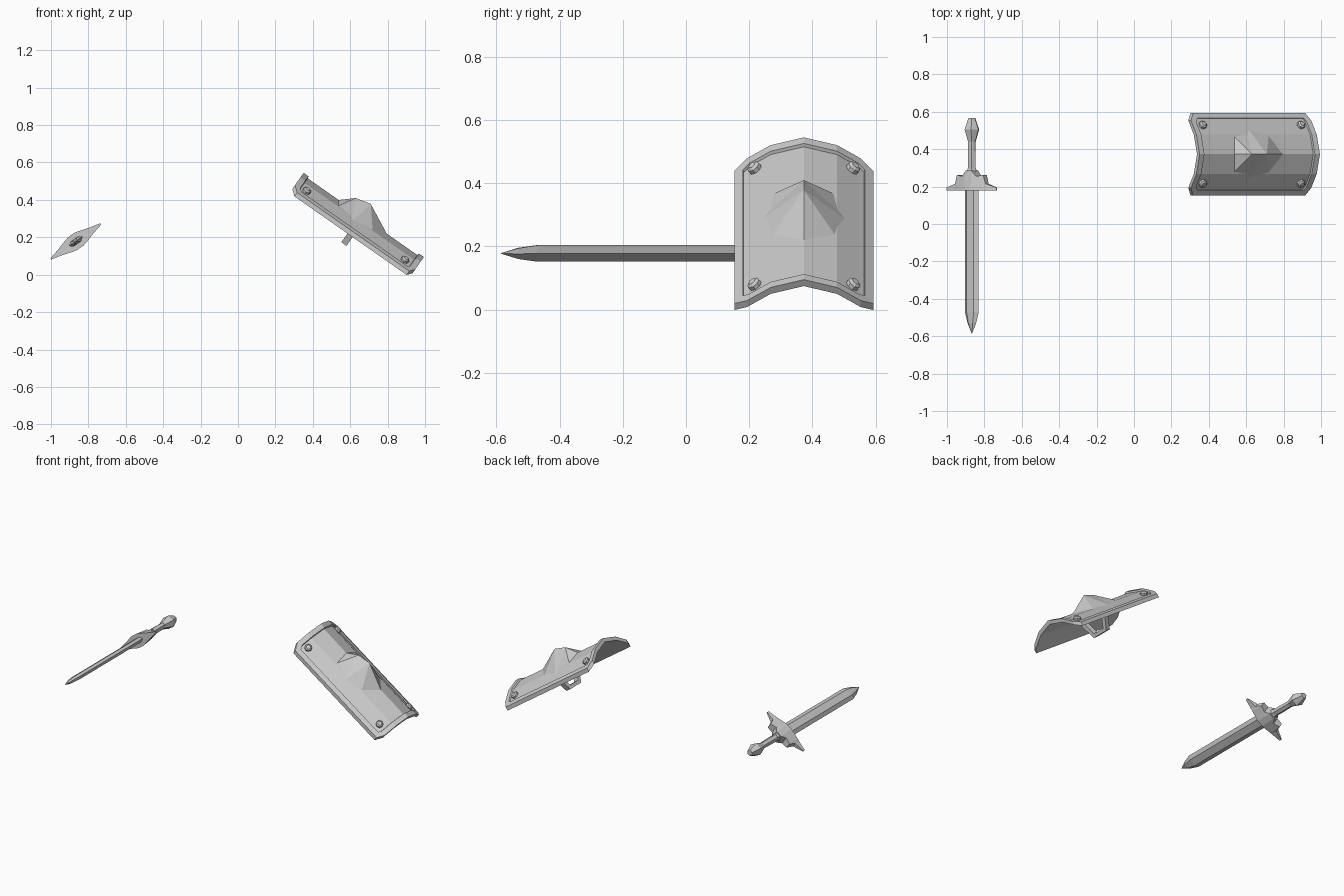
import bpy, bmesh, math
from mathutils import Matrix, Vector

if "Cube" in bpy.data.objects:
    bpy.data.objects.remove(bpy.data.objects["Cube"])

T = math.radians(35)
C, S = math.cos(T), math.sin(T)
# shield frame: u runs down the slope, v is sideways, w is the outward normal
SHIELD = Matrix(((C, 0, S, 0), (0, 1, 0, 0.373), (-S, 0, C, 0), (0, 0, 0, 1)))
# sword frame: a is the blade width, y the length, n the thickness
SWORD = Matrix(((C, 0, -S, -0.867), (0, 1, 0, 0), (S, 0, C, 0.178), (0, 0, 0, 1)))


def finish(name, bm, frame):
    bmesh.ops.recalc_face_normals(bm, faces=bm.faces[:])
    mesh = bpy.data.meshes.new(name)
    bm.to_mesh(mesh)
    bm.free()
    ob = bpy.data.objects.new(name, mesh)
    bpy.context.collection.objects.link(ob)
    ob.matrix_world = frame
    return ob


def loft(name, rings, frame):
    """Skin a list of closed rings and cap both ends."""
    bm = bmesh.new()
    vs = [[bm.verts.new(p) for p in r] for r in rings]
    n = len(rings[0])
    for r0, r1 in zip(vs, vs[1:]):
        for i in range(n):
            j = (i + 1) % n
            bm.faces.new((r0[i], r0[j], r1[j], r1[i]))
    bm.faces.new(vs[0])
    bm.faces.new(vs[-1])
    return finish(name, bm, frame)


# shield plate: folded strips with clipped corners, thickened, inset panel
bm = bmesh.new()
section = [(0.22, 0.541, 0.007, 0.739), (0.18, 0.567, -0.025, 0.76),
           (0.105, 0.618, -0.025, 0.76), (0, 0.648, -0.025, 0.76)]
full = [(-v, w, a, b) for v, w, a, b in section] + section[-2::-1]
rows = [(bm.verts.new((a, v, w)), bm.verts.new((b, v, w))) for v, w, a, b in full]
for r, q in zip(rows, rows[1:]):
    bm.faces.new((r[0], r[1], q[1], q[0]))
bmesh.ops.recalc_face_normals(bm, faces=bm.faces[:])
ext = bmesh.ops.extrude_face_region(bm, geom=bm.faces[:], use_keep_orig=True)["geom"]
top = [f for f in ext if isinstance(f, bmesh.types.BMFace)]
for v in [g for g in ext if isinstance(g, bmesh.types.BMVert)]:
    v.co.z += 0
for r in rows:
    for v in r:
        v.co.z -= 0.025
bmesh.ops.recalc_face_normals(bm, faces=bm.faces[:])
bmesh.ops.inset_region(bm, faces=top, thickness=0.032, depth=0, use_even_offset=True)
for v in {v for f in top for v in f.verts}:
    v.co.z -= 0.001
# step the panel down with a second very narrow inset
bmesh.ops.inset_region(bm, faces=top, thickness=0.003, depth=0, use_even_offset=True)
for v in {v for f in top for v in f.verts}:
    v.co.z -= 0.011
finish("shield_plate", bm, SHIELD)

# shield boss: faceted dome with a short ridge
bm = bmesh.new()
outline = [(0.205, 0, 0.630), (0.225, 0.1, 0.603), (0.335, 0.147, 0.572),
           (0.46, 0.105, 0.600), (0.533, 0, 0.632)]
outline += [(u, -v, w) for u, v, w in outline[3:0:-1]]
base = [bm.verts.new(p) for p in outline]
near = bm.verts.new((0.281, 0, 0.697))
peak = bm.verts.new((0.364, 0, 0.717))
for i in range(8):
    bm.faces.new((base[i], base[(i + 1) % 8], near if i in (0, 1, 6, 7) else peak))
bm.faces.new((base[2], peak, near))
bm.faces.new((base[6], near, peak))
finish("shield_boss", bm, SHIELD)

# rivets at the four corners, standing on the sloping sides
for side in (-1, 1):
    for u in (0.044, 0.686):
        bm = bmesh.new()
        place = Matrix.Translation((u, side * 0.155, 0.576)) @ Matrix.Rotation(-side * 0.6, 4, 'X')
        rings = []
        for r, z in ((0.023, -0.012), (0.022, 0.010), (0.013, 0.017)):
            rings.append([place @ Vector((r * math.cos(k * math.pi / 4), r * math.sin(k * math.pi / 4), z))
                          for k in range(8)])
        bm.free()
        loft("shield_rivet", rings, SHIELD)

# shield handle: square bar bent into an arch
rings = []
for v, w, dv, dw in ((-0.11, 0.595, 0.012, 0.008), (-0.05, 0.47, 0.008, 0.011),
                     (0.05, 0.47, -0.008, 0.011), (0.11, 0.595, -0.012, 0.008)):
    rings.append([(0.37 + du, v + s * dv, w + s * dw)
                  for du, s in ((-0.017, -1), (0.017, -1), (0.017, 1), (-0.017, 1))])
loft("shield_handle", rings, SHIELD)


# blade: six-sided section tapering to a point
def blade_ring(y, k, m):
    return [(a * k, y, n * m) for a, n in
            ((0.045, 0), (0.023, 0.016), (-0.023, 0.016), (-0.045, 0), (-0.023, -0.016), (0.023, -0.016))]


loft("sword_blade", [blade_ring(0.22, 1, 1), blade_ring(-0.47, 1, 1),
                     blade_ring(-0.53, 0.62, 0.75), blade_ring(-0.585, 0.03, 0.05)], SWORD)

# guard: winged cross piece, thick in the middle and thin at the tips
half = [(0.163, 0.195, 0.004), (0.10, 0.215, 0.019), (0.085, 0.262, 0.024),
        (0.045, 0.255, 0.036), (0.02, 0.285, 0.042)]
stations = [(-a, y, t) for a, y, t in half] + half[::-1]
loft("sword_guard", [[(a, 0.18, -t), (a, 0.18, t), (a, y, t * 0.75), (a, y, -t * 0.75)]
                     for a, y, t in stations], SWORD)


# grip, collar and pommel: six-sided lathed parts
def lathe(name, profile):
    loft(name, [[(r * math.cos(k * math.pi / 3), y, r * math.sin(k * math.pi / 3)) for k in range(6)]
                for r, y in profile], SWORD)


lathe("sword_grip", [(0.022, 0.25), (0.023, 0.35), (0.021, 0.455)])
lathe("sword_collar", [(0.025, 0.27), (0.028, 0.285), (0.024, 0.298)])
lathe("sword_pommel", [(0.023, 0.442), (0.043, 0.505), (0.020, 0.566)])
